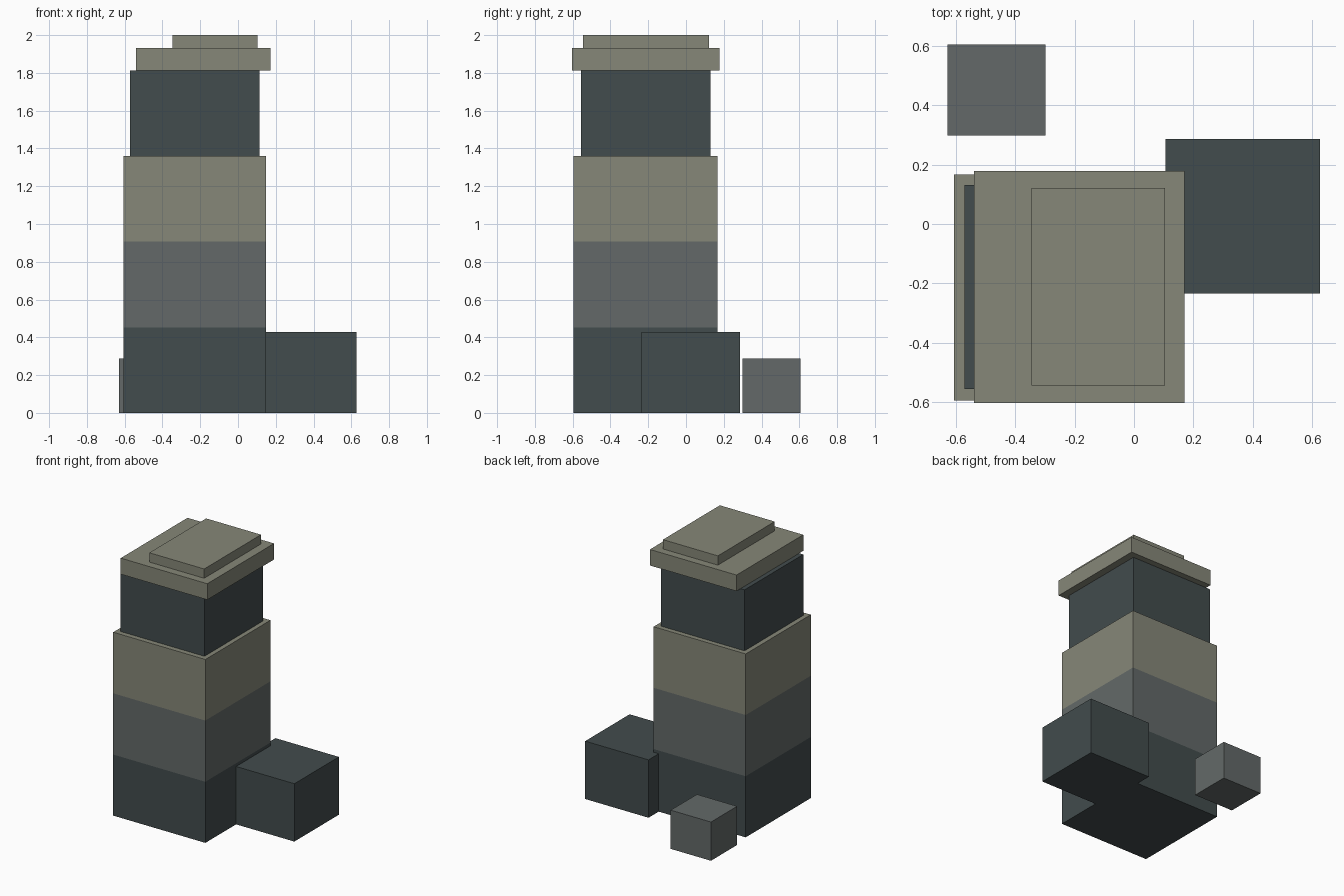
import bpy, bmesh

if "Cube" in bpy.data.objects:
    bpy.data.objects.remove(bpy.data.objects["Cube"])


def material(name, rgb):
    """Flat colour from 0-255 sRGB, stored as linear."""
    lin = [((c / 255 + 0.055) / 1.055) ** 2.4 for c in rgb]
    m = bpy.data.materials.new(name)
    m.diffuse_color = (*lin, 1.0)
    m.use_nodes = True
    m.node_tree.nodes["Principled BSDF"].inputs["Base Color"].default_value = m.diffuse_color
    return m


slate = material("dark slate", (66, 76, 77))
grey = material("mid grey", (99, 105, 104))
stone = material("olive stone", (134, 135, 120))


def box(name, x, y, z, mats, cuts=()):
    """Box spanning the x, y, z ranges; cuts are heights where the colour changes."""
    bm = bmesh.new()
    bmesh.ops.create_cube(bm, size=1)
    for v in bm.verts:
        v.co = [r[0] if c < 0 else r[1] for c, r in zip(v.co, (x, y, z))]
    for h in cuts:
        bmesh.ops.bisect_plane(bm, geom=bm.verts[:] + bm.edges[:] + bm.faces[:],
                               plane_co=(0, 0, h), plane_no=(0, 0, 1))
    for f in bm.faces:
        f.material_index = sum(f.calc_center_median().z > h for h in cuts)
    bmesh.ops.recalc_face_normals(bm, faces=bm.faces)
    me = bpy.data.meshes.new(name)
    bm.to_mesh(me)
    bm.free()
    for m in mats:
        me.materials.append(m)
    ob = bpy.data.objects.new(name, me)
    bpy.context.collection.objects.link(ob)
    return ob


# Main shaft with three equal colour bands
box("tower_shaft", (-0.607, 0.149), (-0.595, 0.167), (0, 1.36),
    (slate, grey, stone), cuts=(0.453, 0.907))
# Narrower top storey and the two roof slabs
box("upper_storey", (-0.572, 0.115), (-0.557, 0.131), (1.36, 1.812), (slate,))
box("roof_slab", (-0.539, 0.171), (-0.604, 0.178), (1.812, 1.931), (stone,))
box("roof_cap", (-0.346, 0.104), (-0.545, 0.121), (1.931, 2.0), (stone,))
# Side annex and detached block behind
box("side_annex", (0.107, 0.627), (-0.235, 0.286), (0, 0.429), (slate,))
box("rear_block", (-0.629, -0.299), (0.299, 0.606), (0, 0.287), (grey,))
